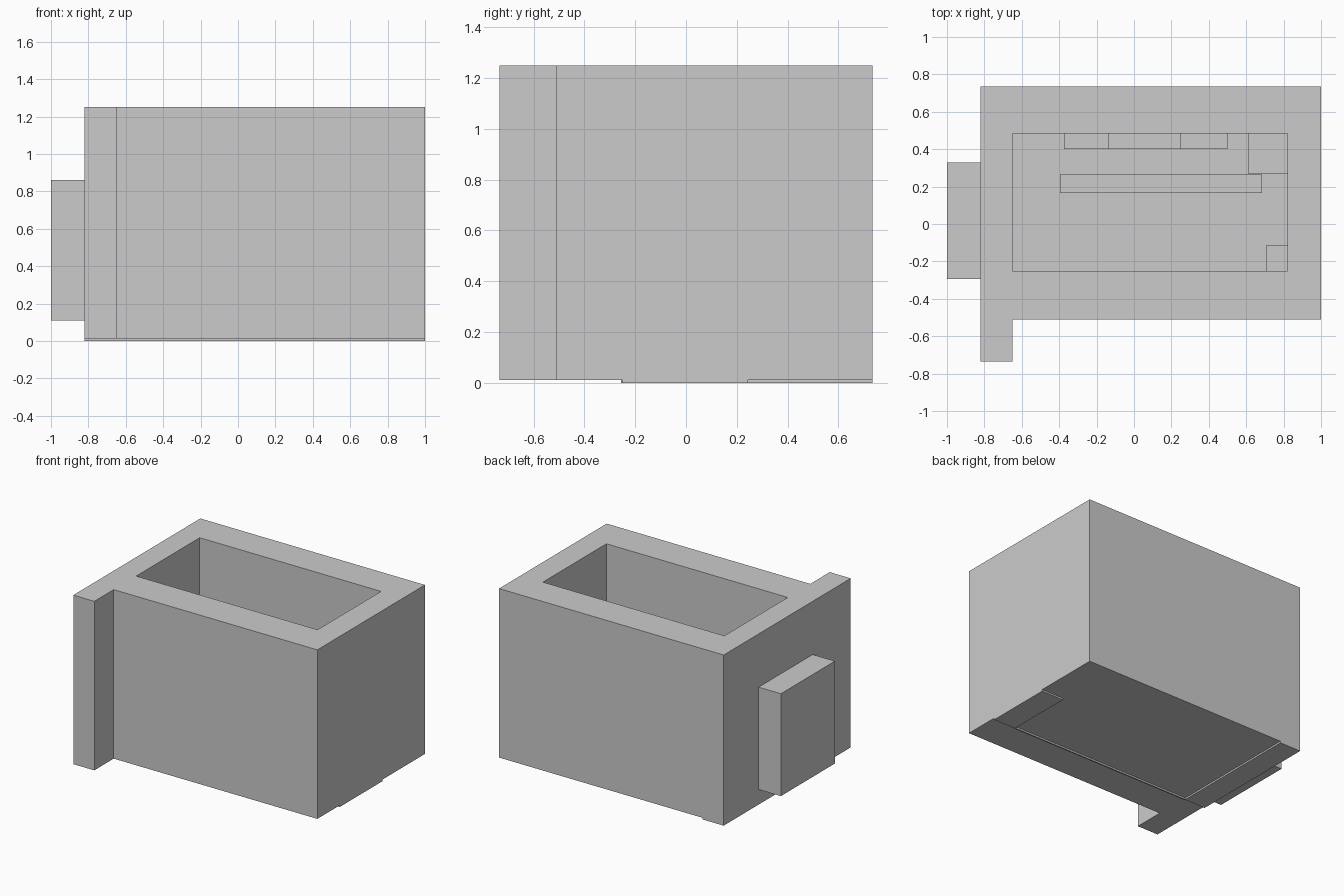
import bpy
import bmesh

if "Cube" in bpy.data.objects:
    bpy.data.objects.remove(bpy.data.objects["Cube"])


def prism(name, outline, z0, z1):
    """Extrude a plan outline (x, y points) from z0 up to z1."""
    bm = bmesh.new()
    face = bm.faces.new([bm.verts.new((x, y, z0)) for x, y in outline])
    top = bmesh.ops.extrude_face_region(bm, geom=[face])["geom"]
    for v in top:
        if isinstance(v, bmesh.types.BMVert):
            v.co.z = z1
    bmesh.ops.recalc_face_normals(bm, faces=bm.faces)
    mesh = bpy.data.meshes.new(name)
    bm.to_mesh(mesh)
    bm.free()
    obj = bpy.data.objects.new(name, mesh)
    bpy.context.collection.objects.link(obj)
    return obj


def box(name, x0, x1, y0, y1, z0, z1):
    return prism(name, [(x0, y0), (x1, y0), (x1, y1), (x0, y1)], z0, z1)


BASE, FLOOR, TOP = 0.012, 0.02, 1.25

# Thick room walls with a short stub at the front left, hollowed to a thin floor
walls = prism("room_walls", [(-0.82, -0.735), (-0.65, -0.735), (-0.65, -0.51),
                             (1.0, -0.51), (1.0, 0.735), (-0.82, 0.735)], BASE, TOP)
cutter = box("room_cutter", -0.65, 0.82, -0.25, 0.485, FLOOR, TOP + 0.2)
cutter.hide_render = True
cutter.hide_set(True)
cut = walls.modifiers.new("hollow", "BOOLEAN")
cut.operation = "DIFFERENCE"
cut.solver = "EXACT"
cut.object = cutter

# Block on the outside of the left wall
box("outer_block", -1.0, -0.82, -0.295, 0.33, 0.11, 0.86)

# Shallow footings under the left, right and front walls
box("left_footing", -0.82, -0.65, -0.25, 0.735, 0, BASE)
box("right_footing", 0.82, 1.0, -0.25, 0.245, 0, BASE)
box("front_footing", -0.65, 0.82, -0.255, -0.245, 0, BASE)

# Fittings on the floor: long counter, back cabinets and corner units
box("counter", -0.395, 0.685, 0.165, 0.265, FLOOR, 0.4)
for i, (x0, x1, h) in enumerate([(-0.375, -0.14, 0.5), (-0.14, 0.25, 0.55), (0.25, 0.5, 0.5)]):
    box(f"back_cabinet_{i + 1}", x0, x1, 0.4, 0.485, FLOOR, h)
box("corner_unit", 0.61, 0.82, 0.27, 0.485, FLOOR, 0.4)
box("small_corner_unit", 0.705, 0.82, -0.25, -0.115, FLOOR, 0.3)
